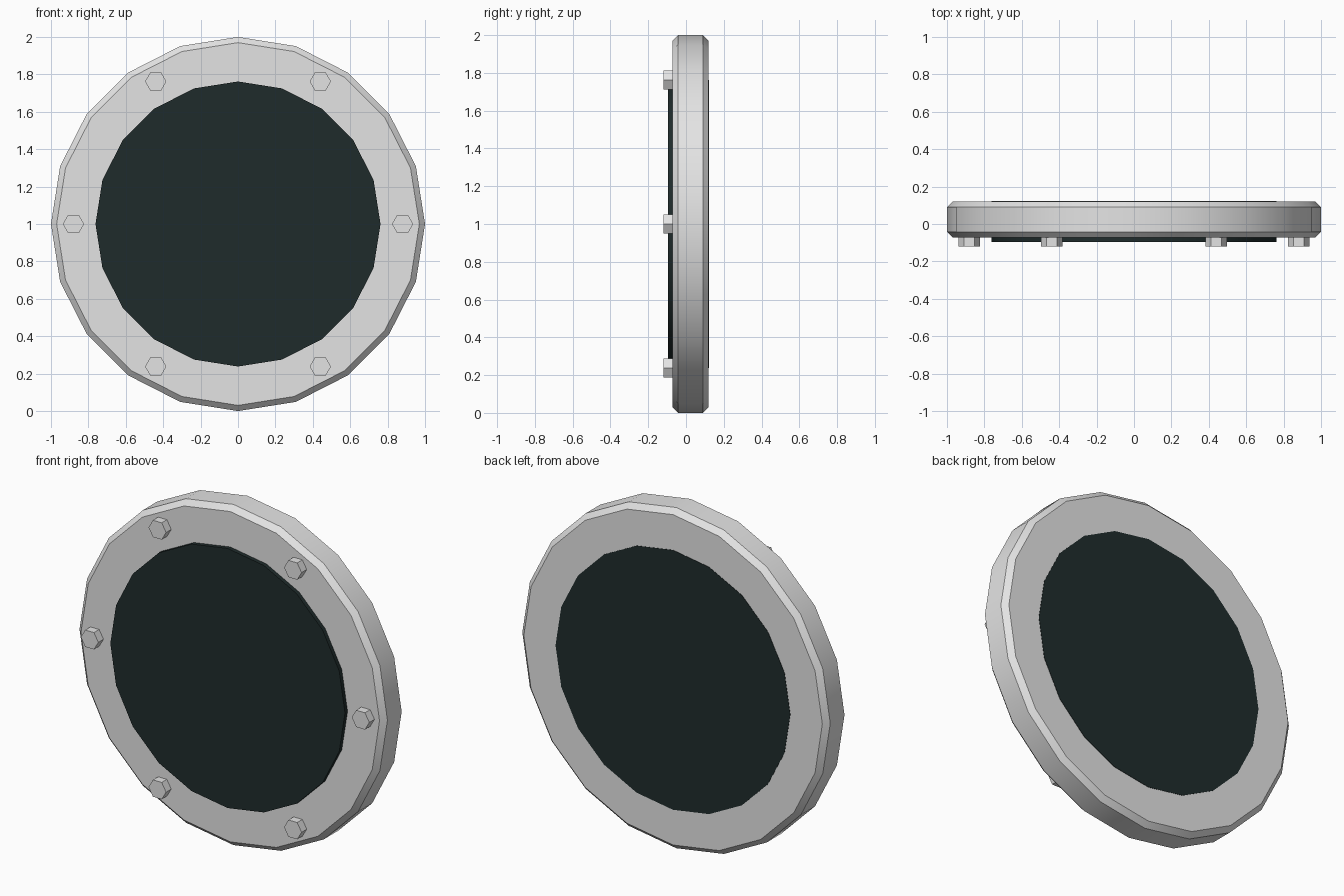
import bpy
import math
from mathutils import Matrix

cube = bpy.data.objects.get("Cube")
if cube:
    bpy.data.objects.remove(cube, do_unlink=True)


def material(name, colour):
    mat = bpy.data.materials.new(name)
    mat.use_nodes = True
    mat.diffuse_color = colour
    mat.node_tree.nodes["Principled BSDF"].inputs["Base Color"].default_value = colour
    return mat


grey = material("light_grey_metal", (0.775, 0.775, 0.775, 1))
dark = material("dark_glass", (0.0135, 0.0245, 0.0245, 1))


def prism(name, sides, radius, front, back, mat, x=0, z=1, turn=0):
    """Regular prism along y, spanning front to back."""
    bpy.ops.mesh.primitive_cylinder_add(vertices=sides, radius=radius, depth=back - front)
    obj = bpy.context.object
    obj.name = name
    # Stand the disc up, then spin it about its own axis
    obj.data.transform(Matrix.Rotation(turn, 4, "Y") @ Matrix.Rotation(math.pi / 2, 4, "X"))
    obj.location = (x, (front + back) / 2, z)
    obj.data.materials.append(mat)
    return obj


# Round frame with chamfered rims
frame = prism("round_frame", 20, 1, -0.072, 0.12, grey)
bevel = frame.modifiers.new("rim_chamfer", "BEVEL")
bevel.width = 0.03
bevel.segments = 1
bevel.limit_method = "ANGLE"
bevel.angle_limit = math.radians(40)
bpy.ops.object.modifier_apply(modifier=bevel.name)
bpy.ops.object.shade_smooth_by_angle(angle=math.radians(30))

# Dark pane through the frame: raised at the front, almost flush at the back
prism("glass_pane", 20, 0.762, -0.096, 0.122, dark)
bpy.ops.object.shade_smooth_by_angle(angle=math.radians(30))

# Ring of hexagonal bolts
for i in range(6):
    a = i * math.pi / 3
    prism(f"bolt_{i + 1}", 6, 0.057, -0.12, -0.05, grey,
          0.88 * math.cos(a), 1 + 0.88 * math.sin(a), math.pi / 2)
